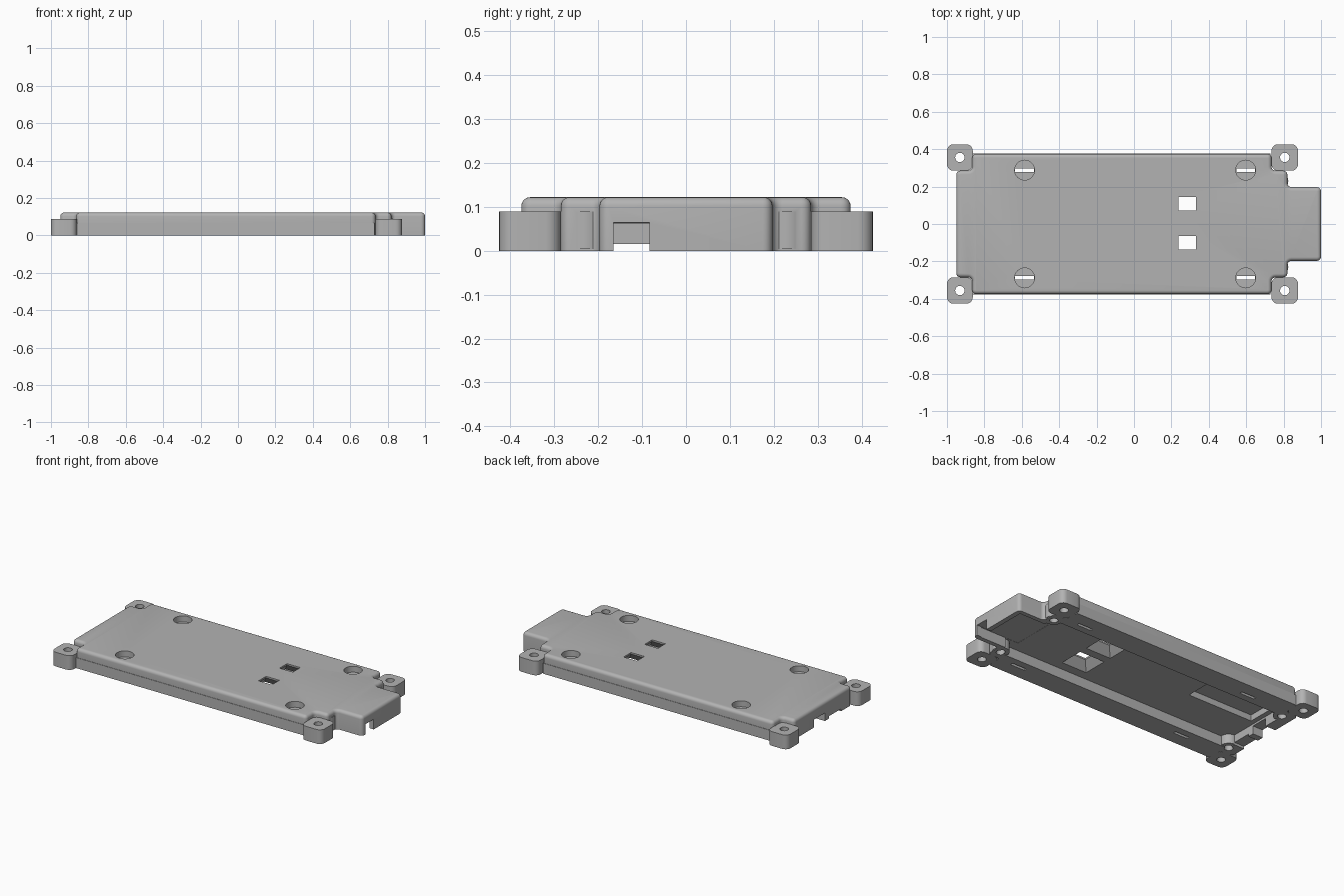
import bpy, bmesh

cube = bpy.data.objects.get("Cube")
if cube:
    bpy.data.objects.remove(cube, do_unlink=True)

H = 0.122        # overall height
CEILING = 0.062  # underside of the thick roof

grey = bpy.data.materials.new("plain_grey")
grey.use_nodes = True
grey.diffuse_color = (0.45, 0.45, 0.45, 1)
grey.node_tree.nodes["Principled BSDF"].inputs["Base Color"].default_value = (0.45, 0.45, 0.45, 1)


def finish(name, bm):
    bmesh.ops.recalc_face_normals(bm, faces=bm.faces)
    mesh = bpy.data.meshes.new(name)
    bm.to_mesh(mesh)
    bm.free()
    mesh.materials.append(grey)
    obj = bpy.data.objects.new(name, mesh)
    bpy.context.collection.objects.link(obj)
    return obj


def prism(name, outline, z0, z1, corner=0, top=0):
    """Extruded outline with rounded vertical corners and rounded top rim."""
    bm = bmesh.new()
    base = bm.faces.new([bm.verts.new((x, y, z0)) for x, y in outline])
    new = bmesh.ops.extrude_face_region(bm, geom=[base])["geom"]
    bmesh.ops.translate(bm, vec=(0, 0, z1 - z0),
                        verts=[v for v in new if isinstance(v, bmesh.types.BMVert)])
    if corner:
        upright = [e for e in bm.edges if abs(e.verts[0].co.z - e.verts[1].co.z) > 1e-4]
        bmesh.ops.bevel(bm, geom=upright, offset=corner, segments=5, profile=0.5, affect='EDGES')
    if top:
        rim = [e for e in bm.edges if all(v.co.z > z1 - 1e-4 for v in e.verts)]
        bmesh.ops.bevel(bm, geom=rim, offset=top, segments=5, profile=0.5, affect='EDGES')
    return finish(name, bm)


def box(name, x0, x1, y0, y1, z0, z1, corner=0):
    return prism(name, [(x0, y0), (x1, y0), (x1, y1), (x0, y1)], z0, z1, corner)


def cylinder(name, x, y, r, z0, z1):
    bm = bmesh.new()
    bmesh.ops.create_cone(bm, cap_ends=True, segments=32, radius1=r, radius2=r, depth=z1 - z0)
    bmesh.ops.translate(bm, vec=(x, y, (z0 + z1) / 2), verts=bm.verts)
    return finish(name, bm)


def funnel(name, x, y, sx, sy, flare, z0, z1):
    """Rectangular hole that widens downwards."""
    obj = box(name, x - sx, x + sx, y - sy, y + sy, z0, z1)
    for v in obj.data.vertices:
        if v.co.z < z0 + 1e-4:
            v.co.x += flare if v.co.x > x else -flare
            v.co.y += flare if v.co.y > y else -flare
    return obj


def combine(target, tool, operation='DIFFERENCE'):
    tool.hide_render = True
    mod = target.modifiers.new(tool.name, 'BOOLEAN')
    mod.operation, mod.solver, mod.object = operation, 'EXACT', tool
    bpy.context.view_layer.objects.active = target
    bpy.ops.object.modifier_apply(modifier=mod.name)
    bpy.data.objects.remove(tool, do_unlink=True)


def smooth(obj):
    bpy.ops.object.select_all(action='DESELECT')
    obj.select_set(True)
    bpy.context.view_layer.objects.active = obj
    bpy.ops.object.shade_smooth_by_angle(angle=0.5)


# Main cover: notched plate with a narrower end extension
half = [(-0.95, -0.285), (-0.865, -0.285), (-0.865, -0.375), (0.735, -0.375),
        (0.735, -0.285), (0.82, -0.285), (0.82, -0.197), (1.0, -0.197)]
outline = half + [(x, -y) for x, y in reversed(half)]
cover = prism("cover", outline, 0, H, corner=0.022, top=0.02)

# Slightly proud lower band on the long sides
for s in (-1, 1):
    y0, y1 = sorted((s * 0.3, s * 0.3775))
    combine(cover, box("side_band", -0.86, 0.73, y0, y1, 0.0, 0.066), 'UNION')

# Hollow underside
combine(cover, box("main_cavity", -0.88, 0.79, -0.235, 0.235, -0.1, CEILING, 0.02))
combine(cover, box("end_cavity", 0.7, 0.97, -0.17, 0.17, -0.1, CEILING + 0.001))
combine(cover, box("deep_pocket", -0.85, -0.4, 0.0, 0.21, -0.1, 0.1))

# Cable openings in both end walls
combine(cover, box("port", 0.9, 1.1, -0.165, -0.083, -0.1, CEILING + 0.002))
combine(cover, box("rear_notch", -1.1, -0.87, -0.02, 0.09, -0.1, 0.05))
combine(cover, box("shallow_notch", -1.1, -0.87, -0.18, -0.06, -0.1, 0.015))

# Flared window openings
for y in (0.108, -0.1):
    combine(cover, funnel("flare", 0.285, y, 0.046, 0.037, 0.045, CEILING - 0.005, 0.112))
    combine(cover, box("window", 0.239, 0.331, y - 0.037, y + 0.037, 0.1, 0.2))

# Inner screw posts, round recesses and slots
for s in (-1, 1):
    for x in (-0.88, 0.775):
        combine(cover, cylinder("post", x, s * 0.23, 0.05, 0.004, 0.09), 'UNION')
        combine(cover, cylinder("post_hole", x, s * 0.23, 0.025, -0.1, 0.07))
    for x in (-0.585, 0.597):
        y = s * 0.288
        combine(cover, cylinder("recess", x, y, 0.053, 0.085, 0.2))
        combine(cover, box("slot", x - 0.05, x + 0.05, y - 0.009, y + 0.009, -0.1, 0.1))
smooth(cover)

# Mounting lugs at the four corners
for side, s in (("front", -1), ("back", 1)):
    for end, x0, x1 in (("right", -1.0, -0.862), ("left", 0.735, 0.877)):
        y0, y1 = sorted((s * 0.285, s * 0.426))
        lug = box(f"{side}_{end}_lug", x0, x1, y0, y1, 0, 0.089, 0.034)
        combine(lug, cylinder("lug_hole", (x0 + x1) / 2, s * 0.356, 0.025, -0.1, 0.2))
        smooth(lug)
